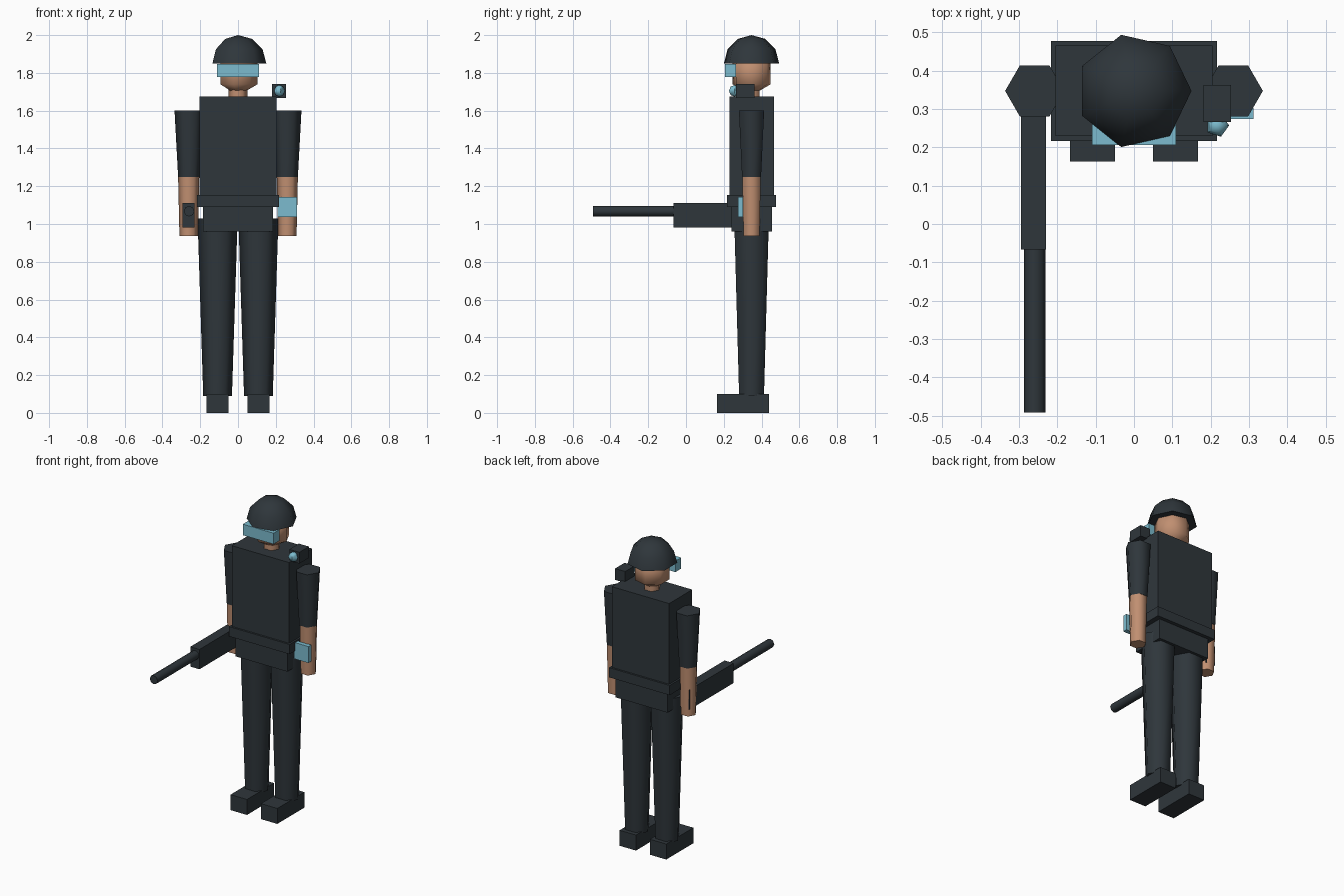
import bpy
import bmesh
from math import sin, cos, pi, radians
from mathutils import Matrix

cube = bpy.data.objects.get("Cube")
if cube:
    bpy.data.objects.remove(cube, do_unlink=True)

MID = 0.347  # depth of the body's centre line


def material(name, rgb):
    m = bpy.data.materials.new(name)
    m.use_nodes = True
    m.diffuse_color = (*rgb, 1)
    m.node_tree.nodes["Principled BSDF"].inputs["Base Color"].default_value = (*rgb, 1)
    return m


DARK = material("dark_slate", (0.028, 0.037, 0.044))
SKIN = material("skin", (0.53, 0.275, 0.165))
BLUE = material("pale_blue", (0.2, 0.5, 0.62))


def finish(name, bm, mat, smooth=False):
    bmesh.ops.recalc_face_normals(bm, faces=bm.faces)
    mesh = bpy.data.meshes.new(name)
    bm.to_mesh(mesh)
    bm.free()
    mesh.materials.append(mat)
    obj = bpy.data.objects.new(name, mesh)
    bpy.context.collection.objects.link(obj)
    if smooth:
        bpy.ops.object.select_all(action="DESELECT")
        obj.select_set(True)
        bpy.context.view_layer.objects.active = obj
        bpy.ops.object.shade_smooth_by_angle(angle=radians(62))
    return obj


def box(name, mat, x, y, z):
    """Box from its (low, high) range on each axis."""
    bm = bmesh.new()
    bmesh.ops.create_cube(bm, size=1)
    for v in bm.verts:
        v.co = [(a + b) / 2 + c * (b - a) for c, (a, b) in zip(v.co, (x, y, z))]
    return finish(name, bm, mat)


def lathe(name, mat, profile, sides, centre, turn=None):
    """Closed solid turned from (radius, height) points, first corner on +x."""
    bm = bmesh.new()
    rings = []
    for r, h in profile:
        n = sides if r > 1e-5 else 1
        rings.append([bm.verts.new((r * cos(2 * pi * i / sides), r * sin(2 * pi * i / sides), h))
                      for i in range(n)])
    for a, b in zip(rings, rings[1:]):
        for i in range(sides):
            j = (i + 1) % sides
            corners = [a[i % len(a)], a[j % len(a)], b[j % len(b)], b[i % len(b)]]
            bm.faces.new(list(dict.fromkeys(corners)))
    for ring in (rings[0], rings[-1]):
        if len(ring) > 2:
            bm.faces.new(ring)
    place = Matrix.Translation(centre)
    if turn:
        place = place @ turn
    bm.transform(place)
    return finish(name, bm, mat, True)


def arc(radius, steps, start=-90):
    """Profile of a ball from the start latitude up to the pole."""
    lats = [radians(start + (90 - start) * i / steps) for i in range(steps + 1)]
    return [(radius * cos(t), radius * sin(t)) for t in lats]


# Trunk
box("vest", DARK, (-0.205, 0.205), (0.229, 0.465), (1.09, 1.675))
box("belt", DARK, (-0.217, 0.217), (0.217, 0.477), (1.09, 1.153))
box("hips", DARK, (-0.185, 0.185), (0.24, 0.454), (0.96, 1.09))

# Limbs
for side, s in (("left", 1), ("right", -1)):
    lathe(side + "_leg", DARK, [(0.076, 0.09), (0.106, 1.03)], 6, (s * 0.108, MID, 0))
    lathe(side + "_sleeve", DARK, [(0.058, 1.25), (0.077, 1.6)], 6, (s * 0.259, MID, 0))
    lathe(side + "_forearm", SKIN, [(0.049, 0.937), (0.056, 1.25)], 6, (s * 0.261, MID, 0))
    box(side + "_boot", DARK, sorted((s * 0.05, s * 0.167)), (0.163, 0.44), (0, 0.1))

# Head
lathe("neck", SKIN, [(0.05, 1.66), (0.05, 1.76)], 6, (0, MID, 0))
lathe("head", SKIN, arc(0.12, 3), 7, (0, MID, 1.8))
lathe("helmet", DARK, arc(0.15, 3, 0), 7, (0, MID, 1.85))
box("visor", BLUE, (-0.11, 0.11), (0.206, 0.266), (1.777, 1.848))

# Shoulder lamp and wrist display
forward = Matrix.Rotation(radians(90), 4, "X")
box("lamp_housing", DARK, (0.181, 0.253), (0.266, 0.363), (1.667, 1.74))
lathe("lamp_lens", BLUE, arc(0.031, 4), 5, (0.217, 0.257, 1.705))
box("wrist_display", BLUE, (0.21, 0.312), (0.274, 0.303), (1.037, 1.143))

# Rifle
box("rifle_body", DARK, (-0.294, -0.229), (-0.067, 0.386), (0.982, 1.11))
lathe("rifle_barrel", DARK, [(0.028, 0), (0.028, 0.425)], 8, (-0.259, -0.067, 1.068), forward)
